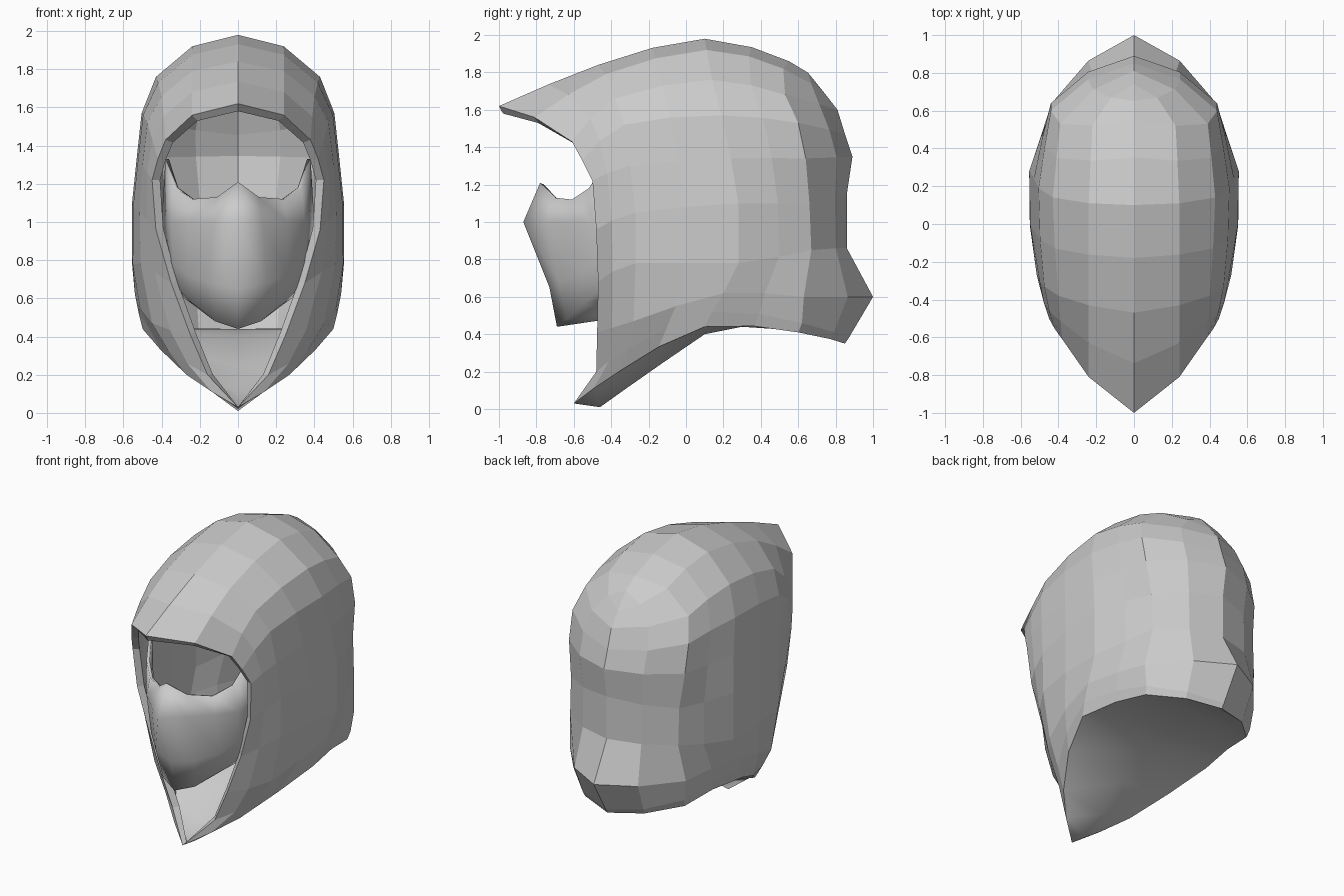
import bpy
from mathutils import Vector

fabric = bpy.data.materials.new("grey fabric")
fabric.diffuse_color = (0.6, 0.6, 0.6, 1)


def patch(name, strips, thickness, smooth=False):
    """Loft strips of points into a half surface, mirror it and thicken it inward."""
    n = len(strips[0])
    verts = [p for s in strips for p in s]
    faces = [(i * n + j, i * n + j + 1, (i + 1) * n + j + 1, (i + 1) * n + j)
             for i in range(len(strips) - 1) for j in range(n - 1)]
    mesh = bpy.data.meshes.new(name)
    mesh.from_pydata(verts, [], faces)
    mesh.materials.append(fabric)
    for f in mesh.polygons:
        f.use_smooth = smooth
    ob = bpy.data.objects.new(name, mesh)
    bpy.context.collection.objects.link(ob)
    mirror = ob.modifiers.new("mirror", 'MIRROR')
    mirror.use_clip = True
    mirror.merge_threshold = 0.002
    if thickness:
        solid = ob.modifiers.new("thickness", 'SOLIDIFY')
        solid.thickness = thickness
        solid.offset = -1
    return ob


# Hood cross-sections, ridge to hem: face rim, cheek, middle, rear, back seam
rim = [(0, -1, 1.62), (.24, -.81, 1.56), (.38, -.61, 1.43), (.42, -.555, 1.33), (.45, -.5, 1.22),
       (.43, -.48, .96), (.35, -.47, .68), (.25, -.475, .41), (.16, -.48, .20), (0, -.6, .03)]
cheek = [(0, -.47, 1.84), (.24, -.43, 1.79), (.40, -.38, 1.66), (.475, -.33, 1.52), (.50, -.30, 1.30),
         (.515, -.27, 1.05), (.51, -.27, .78), (.45, -.28, .47), (.36, -.31, .32), (.27, -.36, .20)]
middle = [(0, .1, 1.98), (.24, .11, 1.92), (.43, .14, 1.76), (.505, .19, 1.57), (.53, .24, 1.34),
          (.555, .28, 1.1), (.555, .28, .78), (.54, .2, .62), (.52, .14, .52), (.50, .10, .44)]
rear = [(0, .55, 1.86), (.22, .52, 1.82), (.39, .53, 1.68), (.44, .60, 1.53), (.44, .64, 1.34),
        (.41, .66, 1.1), (.41, .67, .85), (.44, .63, .60), (.42, .62, .46), (.41, .6, .41)]
seam = [(0, .68, 1.765), (0, .74, 1.69), (0, .81, 1.6), (0, .85, 1.47), (0, .89, 1.35),
        (0, .86, 1.15), (0, .86, .86), (0, 1, .60), (0, .87, .38), (0, .85, .35)]

keys = [[Vector(p) for p in s] for s in (rim, cheek, middle, rear, seam)]
before = [2 * a - b for a, b in zip(keys[0], keys[1])]
after = [Vector((-p.x, p.y, p.z)) for p in keys[3]]
ext = [before] + keys + [after]

# Smooth in-between sections
sections = []
for k in range(1, 5):
    a, b, c, d = ext[k - 1:k + 3]
    sections.append(b)
    sections.append([(9 * (q + r) - p - s) / 16 for p, q, r, s in zip(a, b, c, d)])
sections.append(keys[-1])
for p, q, r in zip(sections[4], sections[5], sections[6]):
    q.x = (p.x + r.x) / 2                    # flat taper towards the back
for s in sections:
    s[0].x = 0
patch("hood", sections, 0.045)

# Neck panel hung from the hem, sagging to a shallow keel at the front
keel = [(-.6, .03), (-.46, .01), (-.32, .11), (-.12, .25), (.1, .40),
        (.3, .44), (.6, .42), (.76, .39), (.84, .37)]
patch("neck_panel", [[Vector((s[-1].x * 0.99, s[-1].y, s[-1].z)), Vector((0, y, z))]
                     for s, (y, z) in zip(sections, keel)], 0, True)

# Face mask: columns from the nose ridge outward, each top edge to underside
mask = [
    [(0, -.78, 1.21), (0, -.87, 1.0), (0, -.73, .65), (0, -.69, .44), (0, -.42, .48)],
    [(.11, -.70, 1.13), (.13, -.75, 1.0), (.15, -.68, .68), (.12, -.64, .48), (.10, -.42, .50)],
    [(.24, -.61, 1.12), (.26, -.62, 1.0), (.26, -.57, .72), (.22, -.55, .56), (.20, -.41, .54)],
    [(.33, -.52, 1.18), (.35, -.50, 1.0), (.34, -.47, .78), (.30, -.45, .64), (.28, -.40, .60)],
    [(.38, -.42, 1.33), (.40, -.38, 1.0), (.39, -.36, .82), (.35, -.36, .70), (.33, -.34, .66)],
]
patch("face_mask", mask, 0.02, True)
